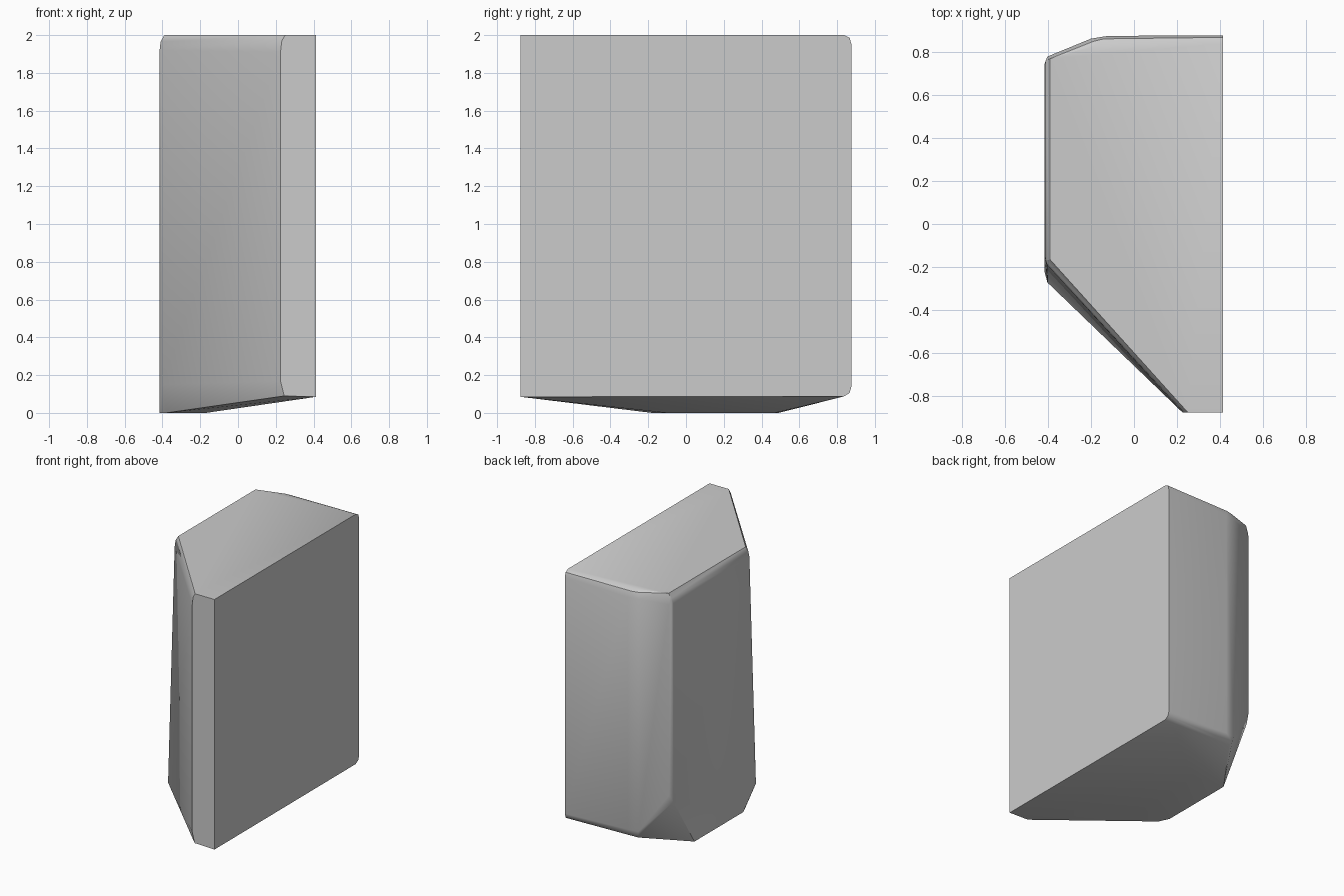
import bpy, bmesh, math

if "Cube" in bpy.data.objects:
    bpy.data.objects.remove(bpy.data.objects["Cube"])

# Wall columns: x, y, lower z, upper z
columns = [
    (.413, -.875, .085, 2.0),
    (.225, -.875, .17, 1.91),
    (.413, .876, .14, 1.95),
    (-.12, .874, .16, 1.94),
    (-.20, .861, .16, 1.94),
    (-.402, .778, .46, 1.92),
    (-.415, .745, .40, 1.92),
]
points = [(x, y, z) for x, y, a, b in columns for z in (a, b)]

# Flat top outline and its softened back edge
points += [(x, y, 2.0) for x, y in [
    (.25, -.875), (-.39, -.165), (-.39, .768), (-.18, .83), (.413, .838)]]
points += [(.413, .867, 1.985), (-.14, .86, 1.985), (-.19, .848, 1.985),
           (-.41, -.17, 1.965), (-.41, .76, 1.965), (.232, -.875, 1.97)]

# Slanted side, leaning outward toward the foot
points += [(-.415, -.155, 1.92), (-.404, -.19, 1.92),
           (-.415, -.225, .17), (-.402, -.272, .15)]

# Faceted underside
points += [(.245, -.875, .09), (.413, .835, .087), (.413, .866, .105),
           (-.18, .835, .10), (-.19, .853, .12),
           (-.415, -.10, 0), (-.38, -.18, 0), (-.17, -.10, 0),
           (-.17, .47, 0), (-.415, .49, 0)]

# Wrap the points into one solid block
bm = bmesh.new()
for p in points:
    bm.verts.new(p)
hull = bmesh.ops.convex_hull(bm, input=bm.verts)
bmesh.ops.delete(bm, geom=[v for v in bm.verts if not v.link_faces], context='VERTS')
bmesh.ops.dissolve_limit(bm, angle_limit=math.radians(.5), verts=bm.verts, edges=bm.edges)
bmesh.ops.recalc_face_normals(bm, faces=bm.faces)
mesh = bpy.data.meshes.new("faceted_block")
bm.to_mesh(mesh)
bm.free()
block = bpy.data.objects.new("faceted_block", mesh)
bpy.context.collection.objects.link(block)

# Smooth the softened edges, keep the hard ones
bpy.context.view_layer.objects.active = block
block.select_set(True)
bpy.ops.object.shade_smooth_by_angle(angle=math.radians(30))
